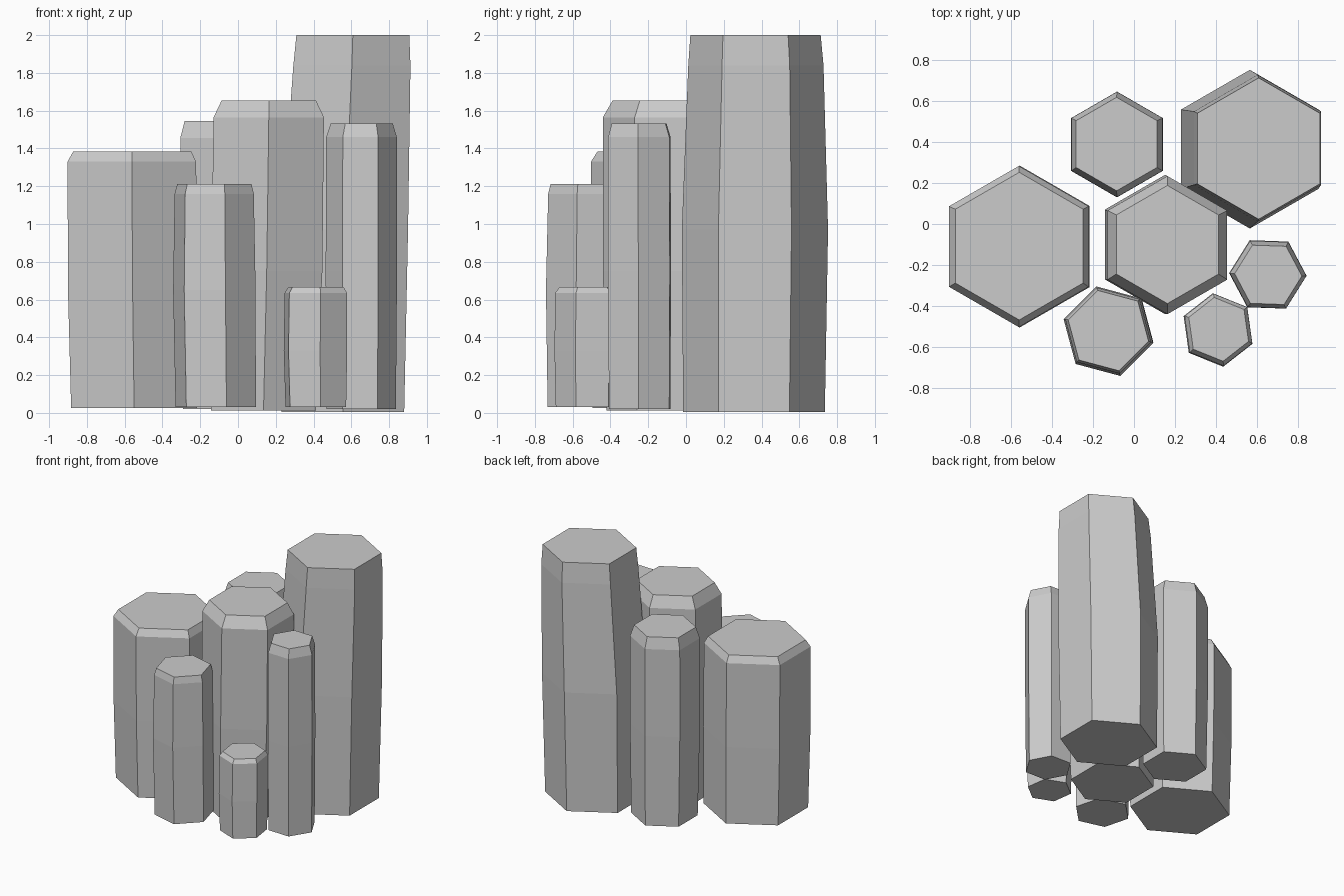
import bpy, bmesh
from math import cos, sin, radians

if "Cube" in bpy.data.objects:
    bpy.data.objects.remove(bpy.data.objects["Cube"])

SIDES = 6


def crystal_column(name, rot, rings):
    """Closed hexagonal column skinned through rings of (x, y, z, radius)."""
    bm = bmesh.new()
    loops = []
    for x, y, z, r in rings:
        angles = [radians(rot + i * 360 / SIDES) for i in range(SIDES)]
        loops.append([bm.verts.new((x + r * cos(a), y + r * sin(a), z)) for a in angles])
    for low, high in zip(loops, loops[1:]):
        for i in range(SIDES):
            j = (i + 1) % SIDES
            bm.faces.new((low[i], low[j], high[j], high[i]))
    bm.faces.new(loops[0][::-1])
    bm.faces.new(loops[-1])
    mesh = bpy.data.meshes.new(name)
    bm.to_mesh(mesh)
    bm.free()
    obj = bpy.data.objects.new(name, mesh)
    bpy.context.collection.objects.link(obj)
    return obj


# Each column: base ring, slightly swollen middle, shoulder, chamfered top
columns = {
    "left_wide_column": (30, [(-.55, -.11, .025, .385), (-.558, -.11, .65, .395),
                              (-.562, -.11, 1.33, .393), (-.56, -.108, 1.385, .36)]),
    "tall_back_column": (30, [(.555, .36, .005, .375), (.565, .365, .97, .387),
                              (.603, .37, 1.84, .358), (.608, .368, 2.0, .345)]),
    "centre_column": (30, [(.135, -.1, .012, .32), (.152, -.1, .75, .34),
                           (.163, -.103, 1.565, .337), (.163, -.1, 1.655, .288)]),
    "back_left_column": (30, [(-.08, .39, .02, .245), (-.083, .388, .75, .258),
                              (-.083, .388, 1.455, .257), (-.085, .39, 1.545, .228)]),
    "front_left_column": (45, [(-.118, -.52, .03, .22), (-.125, -.523, .65, .226),
                               (-.126, -.52, 1.16, .217), (-.125, -.52, 1.213, .203)]),
    "right_slim_column": (-2, [(.652, -.245, .02, .184), (.653, -.246, .75, .189),
                               (.654, -.247, 1.46, .187), (.655, -.248, 1.533, .164)]),
    "small_front_column": (38, [(.412, -.518, .03, .173), (.41, -.517, .33, .181),
                                (.412, -.516, .635, .178), (.413, -.514, .667, .157)]),
}

for name, (rot, rings) in columns.items():
    crystal_column(name, rot, rings)
